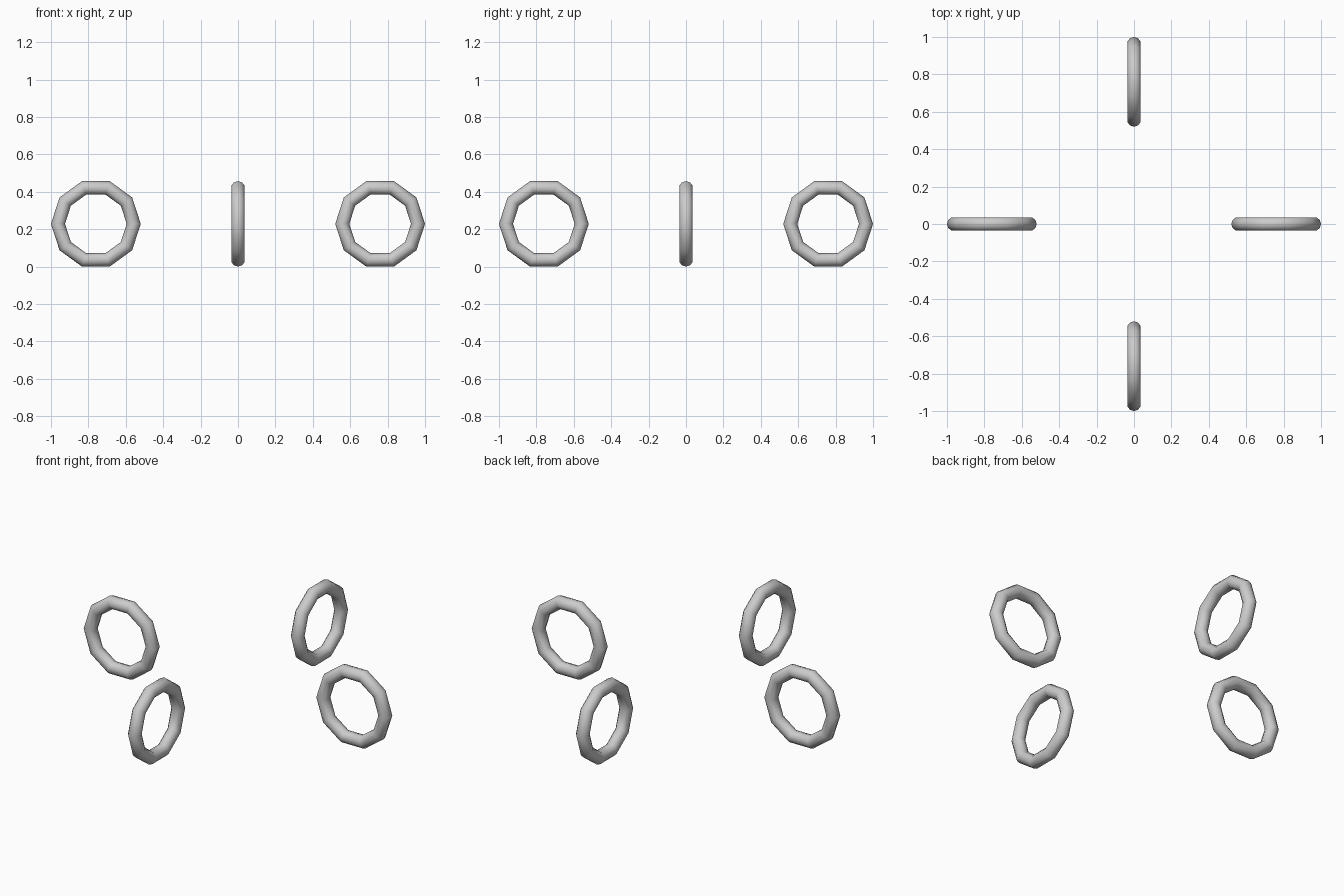
import bpy
from math import pi, cos, sin

if "Cube" in bpy.data.objects:
    bpy.data.objects.remove(bpy.data.objects["Cube"])

TUBE = 0.0375
OUTER = 0.24
DIST = 1.0 - OUTER
HEIGHT = OUTER * cos(pi / 10)   # flat of the ten-sided ring rests on the ground


def upright_ring(name, angle):
    """Ten-sided ring standing on edge, lying in the radial plane."""
    bpy.ops.mesh.primitive_torus_add(
        major_segments=10, minor_segments=10,
        major_radius=OUTER - TUBE, minor_radius=TUBE,
        location=(DIST * cos(angle), DIST * sin(angle), HEIGHT),
        rotation=(pi / 2, 0, angle))
    ring = bpy.context.object
    ring.name = name
    bpy.ops.object.shade_smooth()


# Four handle rings around the centre
for i, side in enumerate(("right", "back", "left", "front")):
    upright_ring(side + "_ring", i * pi / 2)
